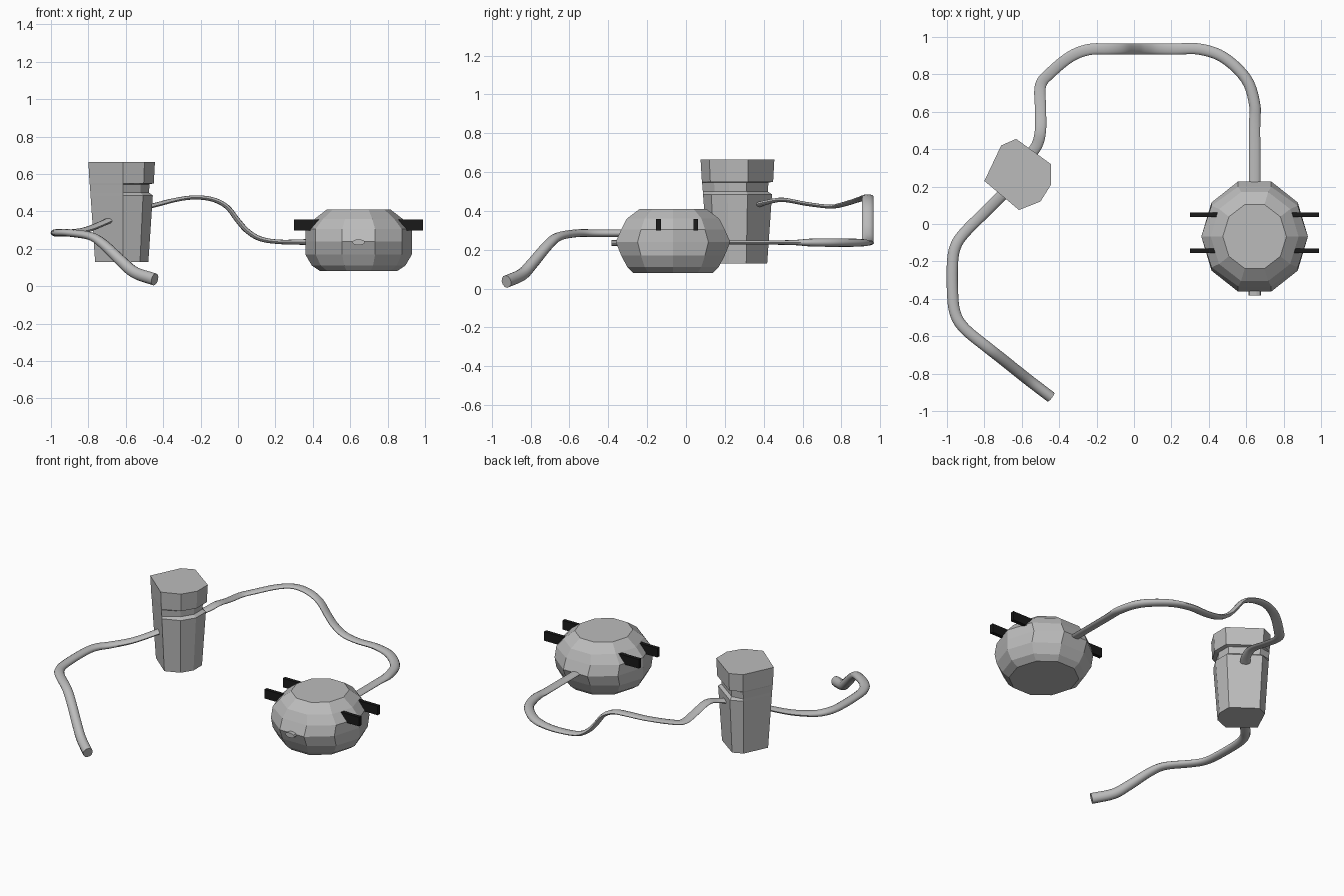
import bpy, bmesh, math
from mathutils import Vector

if "Cube" in bpy.data.objects:
    bpy.data.objects.remove(bpy.data.objects["Cube"])


def material(name, value):
    m = bpy.data.materials.new(name)
    m.use_nodes = True
    m.diffuse_color = (value, value, value, 1)
    bsdf = next(n for n in m.node_tree.nodes if n.type == 'BSDF_PRINCIPLED')
    bsdf.inputs["Base Color"].default_value = (value, value, value, 1)
    return m


GREY = material("plain_grey", 0.5)
BLACK = material("fin_black", 0.01)


def loft(name, rings, mat, smooth=0):
    """Skin a list of equal-sized point rings and cap both ends."""
    bm = bmesh.new()
    loops = [[bm.verts.new(p) for p in ring] for ring in rings]
    n = len(loops[0])
    for a, b in zip(loops, loops[1:]):
        for i in range(n):
            j = (i + 1) % n
            bm.faces.new((a[i], a[j], b[j], b[i]))
    bm.faces.new(loops[0][::-1])
    bm.faces.new(loops[-1])
    bmesh.ops.recalc_face_normals(bm, faces=bm.faces)
    mesh = bpy.data.meshes.new(name)
    bm.to_mesh(mesh)
    bm.free()
    ob = bpy.data.objects.new(name, mesh)
    bpy.context.collection.objects.link(ob)
    mesh.materials.append(mat)
    if smooth:
        bpy.ops.object.select_all(action='DESELECT')
        ob.select_set(True)
        bpy.context.view_layer.objects.active = ob
        bpy.ops.object.shade_smooth_by_angle(angle=math.radians(smooth))
    return ob


def spline(points, steps):
    """Catmull-Rom samples through 4-component points."""
    p = [Vector(q) for q in points]
    p = [p[0] * 2 - p[1]] + p + [p[-1] * 2 - p[-2]]
    out = []
    for a, b, c, d in zip(p, p[1:], p[2:], p[3:]):
        for k in range(steps):
            t = k / steps
            out.append((b * 2 + (c - a) * t + (a * 2 - b * 5 + c * 4 - d) * t ** 2
                        + (b * 3 - a - c * 3 + d) * t ** 3) / 2)
    return out + [p[-2]]


def hose(name, points, half_width=0.03, sides=12):
    """Flattened tube; each point is x, y, z, half thickness."""
    path = spline(points, 5)
    rings = []
    for i, q in enumerate(path):
        tangent = (path[min(i + 1, len(path) - 1)] - path[max(i - 1, 0)]).to_3d().normalized()
        side = tangent.cross(Vector((0, 0, 1))).normalized()
        up = side.cross(tangent)
        angles = [math.tau * k / sides for k in range(sides)]
        rings.append([q.to_3d() + side * half_width * math.cos(a) + up * q.w * math.sin(a)
                      for a in angles])
    return loft(name, rings, GREY, 50)


# Tapered seven-sided canister with a groove under the lip on its left side
outline = [(-0.63, 0.455), (-0.71, 0.42), (-0.80, 0.23), (-0.615, 0.075),
           (-0.50, 0.12), (-0.444, 0.21), (-0.444, 0.32)]
grooved = (0, 4, 5, 6)
centre = Vector((-0.62, 0.27))


def canister_ring(z, scale, groove=1.0):
    ring = []
    for i, p in enumerate(outline):
        s = scale * (groove if i in grooved else 1)
        q = centre + (Vector(p) - centre) * s
        ring.append((q.x, q.y, z))
    return ring


loft("canister", [canister_ring(0.13, 0.80), canister_ring(0.485, 0.935),
                  canister_ring(0.50, 0.94, 0.87), canister_ring(0.545, 0.96, 0.87),
                  canister_ring(0.55, 0.965), canister_ring(0.665, 1)], GREY)

# Ten-sided faceted pod: height, radius along x, radius along y
pod = Vector((0.645, -0.067))
profile = [(0.08, 0.205, 0.215), (0.11, 0.25, 0.247), (0.17, 0.285, 0.28),
           (0.24, 0.285, 0.31), (0.305, 0.285, 0.28), (0.36, 0.235, 0.25),
           (0.41, 0.17, 0.18)]
loft("pod", [[(pod.x + rx * math.cos(math.tau * k / 10),
               pod.y + ry * math.sin(math.tau * k / 10), z) for k in range(10)]
             for z, rx, ry in profile], GREY)

# Small oval nozzle on the front of the pod
loft("pod_nozzle", [[(pod.x + 0.034 * math.cos(math.tau * k / 10), y,
                      0.235 + 0.016 * math.sin(math.tau * k / 10)) for k in range(10)]
                    for y in (-0.3, -0.383)], GREY)

# Four black fins, two on each side of the pod
for side, label in ((-1, "right"), (1, "left")):
    for y, place in ((-0.142, "front"), (0.05, "rear")):
        xs = (pod.x + side * 0.19, pod.x + side * 0.345)
        loft(f"{place}_{label}_fin",
             [[(x, y + dy, z) for dy, z in ((-0.012, 0.298), (0.012, 0.298),
                                            (0.012, 0.357), (-0.012, 0.357))]
              for x in xs], BLACK)

# Front hose: from its open end on the ground up to the canister
hose("front_hose", [
    (-0.445, -0.925, 0.036, 0.033), (-0.55, -0.845, 0.072, 0.032),
    (-0.62, -0.79, 0.13, 0.03), (-0.72, -0.71, 0.225, 0.026),
    (-0.79, -0.655, 0.268, 0.022), (-0.905, -0.56, 0.285, 0.02),
    (-0.955, -0.48, 0.285, 0.02), (-0.97, -0.37, 0.285, 0.02),
    (-0.97, -0.2, 0.285, 0.02), (-0.95, -0.11, 0.285, 0.02),
    (-0.9, -0.04, 0.285, 0.018), (-0.8, 0.06, 0.305, 0.015),
    (-0.68, 0.18, 0.355, 0.014)])

# Rear hose: from the canister around the back to the pod
hose("rear_hose", [
    (-0.57, 0.35, 0.425, 0.014), (-0.52, 0.42, 0.445, 0.012),
    (-0.5, 0.5, 0.457, 0.011), (-0.5, 0.62, 0.436, 0.01),
    (-0.5, 0.74, 0.422, 0.01), (-0.45, 0.805, 0.432, 0.011),
    (-0.34, 0.895, 0.46, 0.011), (-0.24, 0.933, 0.474, 0.011),
    (-0.14, 0.935, 0.465, 0.012), (-0.06, 0.935, 0.425, 0.013),
    (0, 0.935, 0.35, 0.014), (0.05, 0.935, 0.295, 0.014),
    (0.12, 0.935, 0.253, 0.013), (0.22, 0.935, 0.237, 0.012),
    (0.35, 0.935, 0.236, 0.015), (0.48, 0.89, 0.236, 0.02),
    (0.6, 0.775, 0.237, 0.022), (0.645, 0.64, 0.237, 0.02),
    (0.645, 0.52, 0.237, 0.012), (0.645, 0.18, 0.237, 0.01)])
